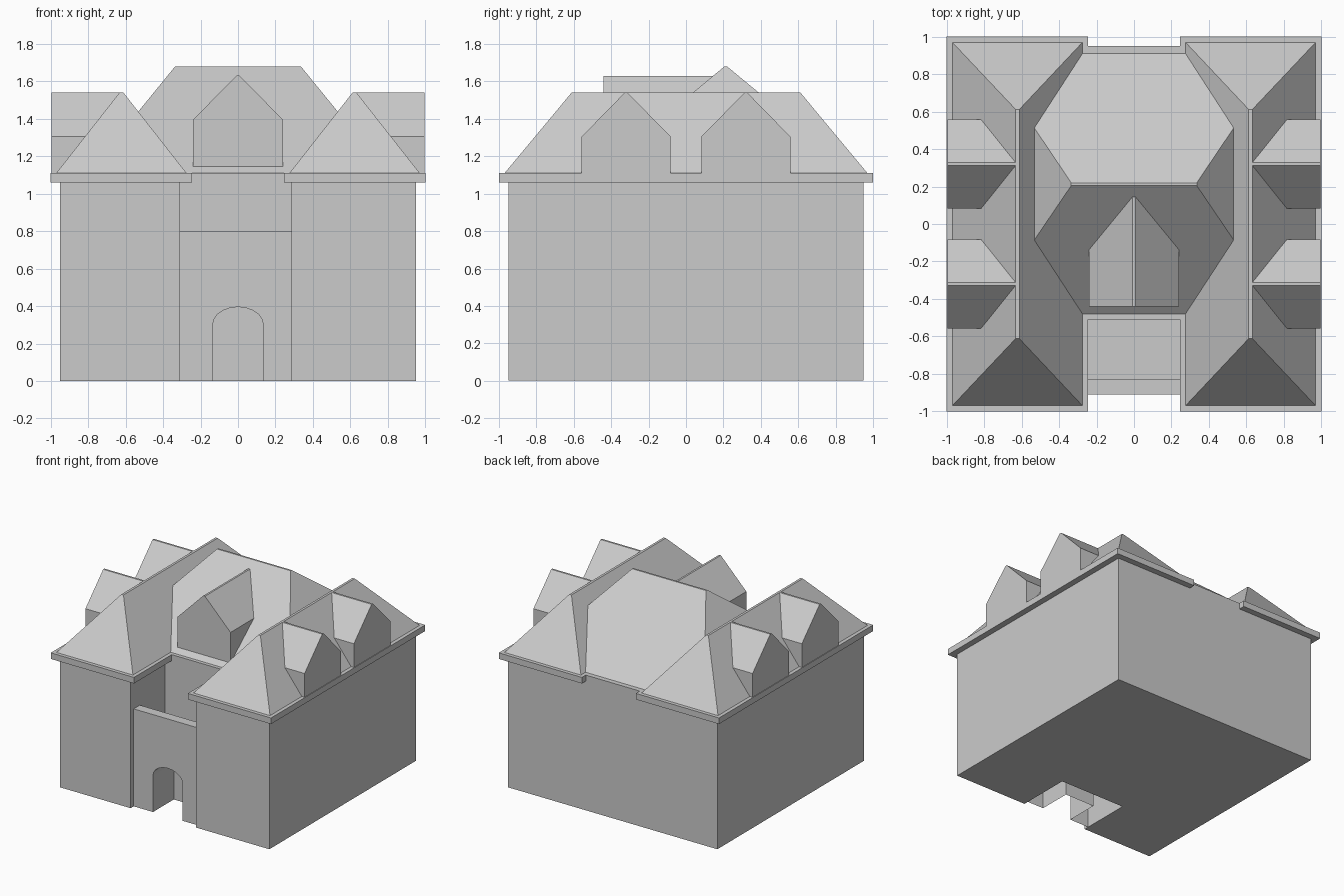
import bpy, math

if "Cube" in bpy.data.objects:
    bpy.data.objects.remove(bpy.data.objects["Cube"])


def mesh(name, verts, faces):
    me = bpy.data.meshes.new(name)
    me.from_pydata(verts, [], faces)
    me.update()
    ob = bpy.data.objects.new(name, me)
    bpy.context.collection.objects.link(ob)
    return ob


def loft(name, rings, cap_start=True, cap_end=True):
    """Skin a list of equal-length closed rings."""
    n = len(rings[0])
    verts = [v for r in rings for v in r]
    faces = []
    for k in range(len(rings) - 1):
        a, b = k * n, (k + 1) * n
        faces += [(a + i, a + (i + 1) % n, b + (i + 1) % n, b + i) for i in range(n)]
    if cap_start:
        faces.append(tuple(reversed(range(n))))
    if cap_end:
        faces.append(tuple(range(len(verts) - n, len(verts))))
    ob = mesh(name, verts, faces)
    fix_normals(ob)
    return ob


def fix_normals(ob):
    import bmesh
    bm = bmesh.new()
    bm.from_mesh(ob.data)
    bmesh.ops.recalc_face_normals(bm, faces=bm.faces)
    bm.to_mesh(ob.data)
    bm.free()


def rect(x0, x1, y0, y1, z):
    return [(x0, y0, z), (x1, y0, z), (x1, y1, z), (x0, y1, z)]


def hip_roof(name, eave, base, ridge, top):
    """Eave band, then slopes from the base rectangle up to a narrow ridge."""
    return loft(name, [rect(*eave, 1.06), rect(*eave, 1.11),
                       rect(*base, 1.11), rect(*ridge, top)])


def gable(c, half, z0, z1, z2):
    """Dormer outline with a tiny flat ridge."""
    return [(c - half, z0), (c + half, z0), (c + half, z1),
            (c + 0.008, z2), (c - 0.008, z2), (c - half, z1)]


# walls with a notch for the front court
L, R, BACK = -0.31, 0.285, -0.505
plan = [(-.95, -.95), (L, -.95), (L, BACK), (R, BACK), (R, -.95),
        (.95, -.95), (.95, .95), (-.95, .95)]
loft("walls", [[(x, y, z) for x, y in plan] for z in (0, 1.065)])

# wing roofs and their side dormers
for s, side in ((-1, "left"), (1, "right")):
    def span(a, b):
        return (a, b) if s > 0 else (-b, -a)
    hip_roof(side + "_wing_roof", (*span(.245, 1), -1, 1),
             (*span(.275, .97), -.97, .97), (*span(.612, .632), -.612, .612), 1.54)
    for c, pos in ((-.32, "front"), (.32, "back")):
        g = gable(c, .238, 1.10, 1.305, 1.54)
        loft(f"{side}_{pos}_dormer", [[(s * x, y, z) for y, z in g] for x in (.995, .625)])

# central roof running between the wings, with its front dormer
hip_roof("central_roof", (-.8, .8, -.51, .95), (-.8, .8, -.48, .91),
         (-.335, .335, .205, .22), 1.68)
g = gable(0, .24, 1.145, 1.395, 1.63)
loft("front_dormer", [[(x, y, z) for x, z in g] for y in (-.44, .18)])

# gate front with an arched opening
SEG = 10
arch = [(-.135, 0)] + [(-.135 * math.cos(math.pi * i / SEG), .3 + .095 * math.sin(math.pi * i / SEG))
                       for i in range(SEG + 1)] + [(.135, 0)]
outline = [(L, 0)] + arch + [(R, 0), (R, .8), (L, .8)]
mesh("gate_front", [(x, -.91, z) for x, z in outline], [tuple(range(len(outline)))])

# arched recess behind the gate
n = len(arch)
mesh("gate_recess", [(x, y, z) for y in (-.91, -.64) for x, z in arch],
     [(i, i + 1, n + i + 1, n + i) for i in range(n - 1)] + [tuple(range(n, 2 * n))])

# gate parapet and the court terrace behind it
profile = [(-.91, .8), (-.83, .8), (-.83, .5), (BACK, .5)]
mesh("gate_parapet_and_terrace", [(x, y, z) for x in (L, R) for y, z in profile],
     [(i, i + 4, i + 5, i + 1) for i in range(3)])
